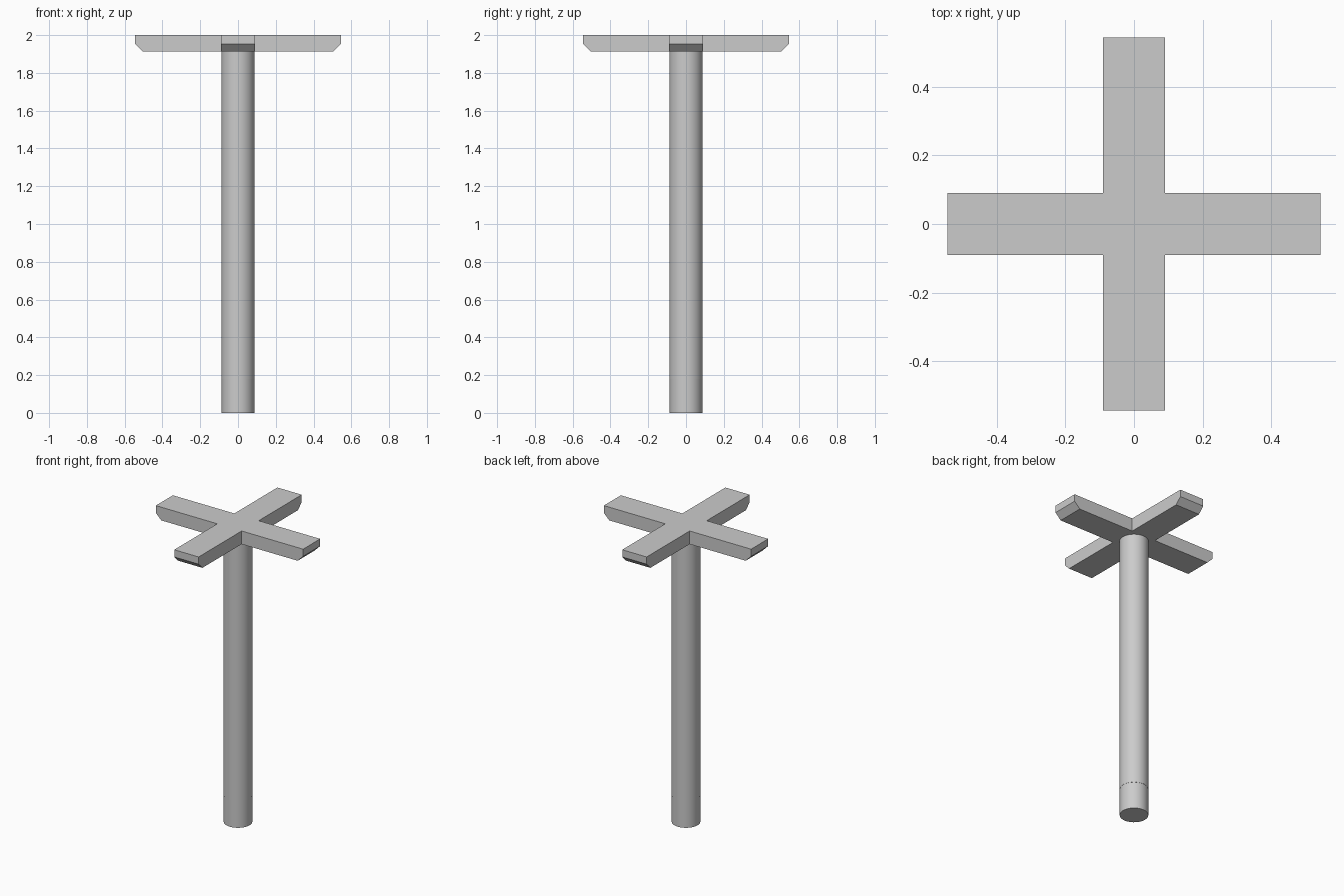
import bpy
import bmesh

cube = bpy.data.objects.get("Cube")
if cube:
    bpy.data.objects.remove(cube, do_unlink=True)

HALF_WIDTH, REACH = 0.09, 0.544
ARM_BOTTOM, TOP = 1.912, 2.0
CHAMFER = 0.04

grey = bpy.data.materials.new("light_grey")
grey.use_nodes = True
grey.diffuse_color = (0.6, 0.6, 0.6, 1)
grey.node_tree.nodes["Principled BSDF"].inputs["Base Color"].default_value = (0.6, 0.6, 0.6, 1)


def add_object(name, bm):
    bmesh.ops.recalc_face_normals(bm, faces=bm.faces)
    mesh = bpy.data.meshes.new(name)
    bm.to_mesh(mesh)
    bm.free()
    mesh.materials.append(grey)
    obj = bpy.data.objects.new(name, mesh)
    bpy.context.collection.objects.link(obj)
    return obj


def add_cylinder(name, radius, bottom, top):
    bpy.ops.mesh.primitive_cylinder_add(
        vertices=48, radius=radius, depth=top - bottom,
        location=(0, 0, (bottom + top) / 2))
    obj = bpy.context.object
    obj.name = name
    obj.data.materials.append(grey)
    bpy.ops.object.shade_smooth_by_angle()


# Round post with a slightly slimmer foot
add_cylinder("post_foot", 0.0865, 0, 0.18)
add_cylinder("post", 0.088, 0.18, ARM_BOTTOM)

# Cross head: a square hub with four arms extruded from its sides
bm = bmesh.new()
bmesh.ops.create_cube(bm, size=1)
for v in bm.verts:
    v.co.x *= 2 * HALF_WIDTH
    v.co.y *= 2 * HALF_WIDTH
    v.co.z = TOP if v.co.z > 0 else ARM_BOTTOM
bm.normal_update()
sides = [f for f in bm.faces if abs(f.normal.z) < 0.5]
for side in sides:
    direction = side.normal.copy()
    end = bmesh.ops.extrude_discrete_faces(bm, faces=[side])["faces"][0]
    bmesh.ops.translate(bm, verts=end.verts, vec=direction * (REACH - HALF_WIDTH))
bmesh.ops.remove_doubles(bm, verts=bm.verts, dist=0.0001)

# Chamfer the lower edge at each arm tip
tips = [e for e in bm.edges
        if all(v.co.z < TOP - 0.01 and max(abs(v.co.x), abs(v.co.y)) > REACH - 0.01
               for v in e.verts)]
bmesh.ops.bevel(bm, geom=tips, offset=CHAMFER, offset_type='OFFSET',
                segments=1, affect='EDGES')
add_object("cross_head", bm)
